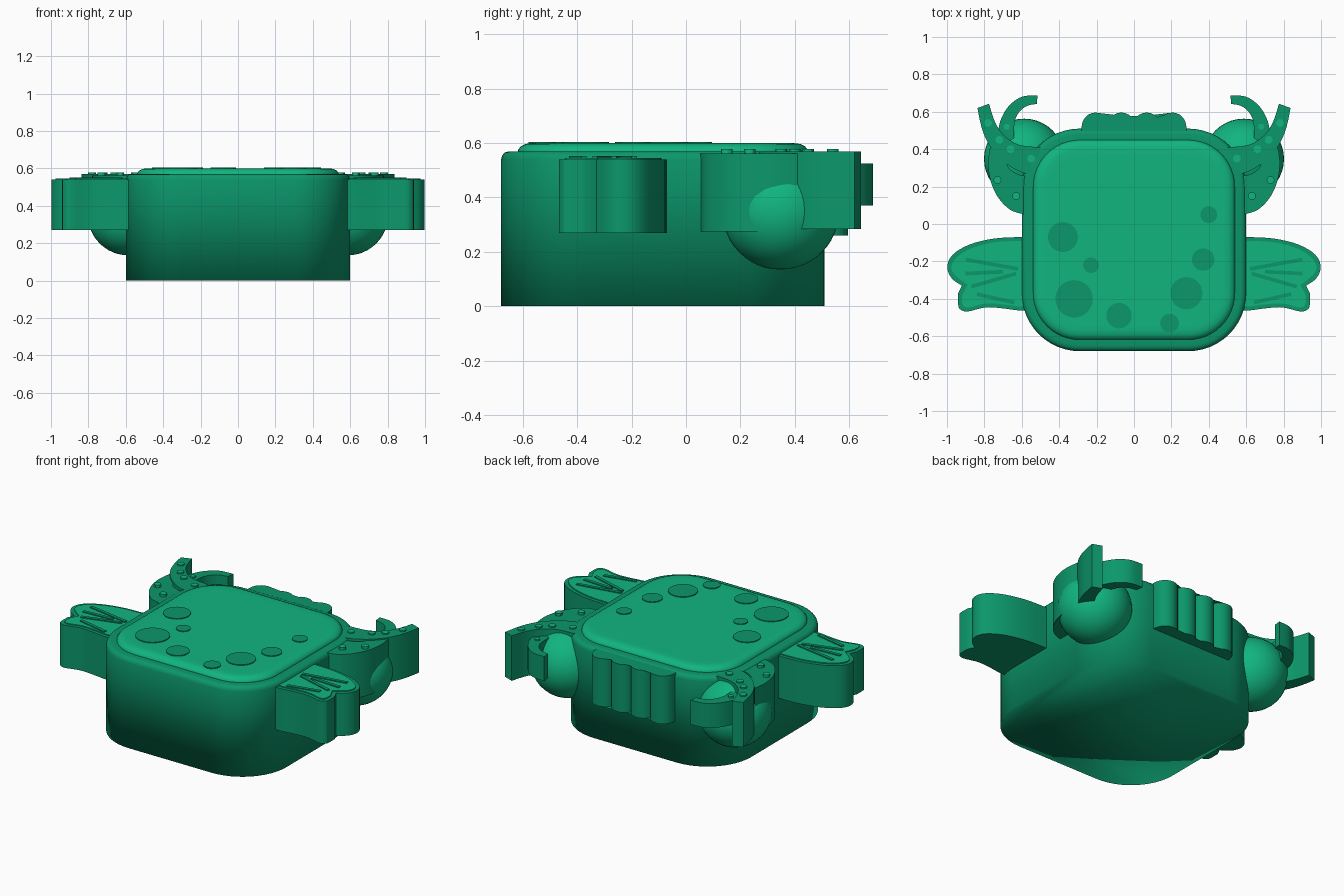
import bpy, bmesh, math

if "Cube" in bpy.data.objects:
    bpy.data.objects.remove(bpy.data.objects["Cube"])


def mat(name, rgb):
    m = bpy.data.materials.new(name)
    m.diffuse_color = (*rgb, 1)
    m.use_nodes = True
    m.node_tree.nodes["Principled BSDF"].inputs["Base Color"].default_value = m.diffuse_color
    return m


DARK = mat("deep green", (0.0035, 0.31, 0.145))
LIGHT = mat("emerald green", (0.0055, 0.46, 0.212))


def finish(name, bm, material, smooth=None):
    bmesh.ops.recalc_face_normals(bm, faces=bm.faces)
    me = bpy.data.meshes.new(name)
    bm.to_mesh(me)
    bm.free()
    me.materials.append(material)
    ob = bpy.data.objects.new(name, me)
    bpy.context.collection.objects.link(ob)
    if smooth == "all":
        for p in me.polygons:
            p.use_smooth = True
    elif smooth:
        bpy.ops.object.select_all(action='DESELECT')
        ob.select_set(True)
        bpy.context.view_layer.objects.active = ob
        bpy.ops.object.shade_smooth_by_angle(angle=math.radians(smooth))
    return ob


def rings(name, loops, material, smooth=None):
    """Skin a stack of equal-length point loops and cap both ends."""
    bm = bmesh.new()
    vs = [[bm.verts.new(p) for p in lp] for lp in loops]
    n = len(vs[0])
    for a, b in zip(vs, vs[1:]):
        for i in range(n):
            j = (i + 1) % n
            bm.faces.new((a[i], a[j], b[j], b[i]))
    bm.faces.new(vs[0][::-1])
    bm.faces.new(vs[-1])
    return finish(name, bm, material, smooth)


def prism(name, pts, z0, z1, material, smooth=30):
    return rings(name, [[(x, y, z) for x, y in pts] for z in (z0, z1)], material, smooth)


def round_square(inset, z, r=0.31, seg=12):
    cx, cy = 0.6 - r, 0.595 - r
    pts = []
    for k, (sx, sy) in enumerate([(1, 1), (-1, 1), (-1, -1), (1, -1)]):
        for i in range(seg + 1):
            a = math.pi / 2 * (k + i / seg)
            pts.append((sx * cx + (r - inset) * math.cos(a),
                        -0.085 + sy * cy + (r - inset) * math.sin(a), z))
    return pts


def curve(pts, n=5):
    """Open smooth curve through the points."""
    e = [pts[0]] + pts + [pts[-1]]
    out = []
    for i in range(len(pts) - 1):
        p0, p1, p2, p3 = e[i:i + 4]
        for k in range(n):
            t = k / n
            out.append(tuple(0.5 * (2 * b + (c - a) * t + (2 * a - 5 * b + 4 * c - d) * t * t
                                    + (3 * b - a - 3 * c + d) * t ** 3)
                             for a, b, c, d in zip(p0, p1, p2, p3)))
    return out + [pts[-1]]


def disc(name, x, y, r, z0, z1, material, n=24):
    pts = [(x + r * math.cos(2 * math.pi * i / n), y + r * math.sin(2 * math.pi * i / n))
           for i in range(n)]
    prism(name, pts, z0, z1, material)


# Body: rounded block with a soft top edge
rings("body", [round_square(0, 0), round_square(0, 0.54), round_square(0.004, 0.555),
               round_square(0.014, 0.566), round_square(0.03, 0.57),
               round_square(0.07, 0.57)], DARK, "all")

# Raised lid on top
rings("lid", [round_square(0.06, 0.56), round_square(0.062, 0.575), round_square(0.072, 0.588),
              round_square(0.09, 0.597), round_square(0.115, 0.6),
              round_square(0.15, 0.6)], LIGHT, "all")

# Spots on the lid
for x, y, r in [(-0.38, -0.07, 0.08), (-0.23, -0.22, 0.042), (-0.32, -0.4, 0.1),
                (-0.08, -0.49, 0.068), (0.19, -0.53, 0.05), (0.28, -0.37, 0.086),
                (0.37, -0.19, 0.06), (0.4, 0.05, 0.045)]:
    disc("spot", x, y, r, 0.596, 0.605, DARK, 32)

# Scalloped crest at the back
crest = [(0.28, 0.45), (0.28, 0.52)]
for cx in (0.205, 0.068, -0.068, -0.205):
    for i in range(0, 11):
        a = math.pi * (0.04 + 0.92 * i / 10)
        crest.append((cx + 0.074 * math.cos(a), 0.522 + 0.074 * math.sin(a)))
crest += [(-0.28, 0.52), (-0.28, 0.45)]
prism("crest", crest, 0.26, 0.565, DARK, 30)

# Outlines of the right-hand parts, mirrored to the left
fin = [(0.55, -0.07)] + curve([(0.62, -0.07), (0.75, -0.078), (0.88, -0.11), (0.97, -0.165),
                               (0.998, -0.23), (0.975, -0.29), (0.92, -0.33)], 4) \
    + curve([(0.94, -0.37), (0.94, -0.43), (0.93, -0.455), (0.89, -0.468), (0.78, -0.445),
             (0.62, -0.462)], 4) + [(0.55, -0.462)]
fin_fill = [(0.55, -0.09)] + curve([(0.62, -0.09), (0.75, -0.098), (0.87, -0.13), (0.95, -0.18),
                                    (0.976, -0.23), (0.955, -0.275), (0.89, -0.325)], 4) \
    + curve([(0.918, -0.38), (0.916, -0.43), (0.885, -0.446), (0.78, -0.424),
             (0.62, -0.44)], 4) + [(0.55, -0.44)]
stripes = [((0.62, -0.24), (0.9, -0.19)), ((0.63, -0.265), (0.87, -0.335)),
           ((0.62, -0.345), (0.86, -0.41)), ]
stripes[2] = ((0.7, -0.255), (0.9, -0.265))
stripes.append(((0.64, -0.42), (0.84, -0.375)))

claw_base = [(0.5, 0.06)] + curve([(0.58, 0.05), (0.66, 0.075), (0.725, 0.14), (0.765, 0.225),
                                   (0.78, 0.32), (0.77, 0.41)]) \
    + curve([(0.69, 0.34), (0.66, 0.29), (0.6, 0.26), (0.5, 0.25)])
claw_arm = curve([(0.5, 0.28), (0.58, 0.27), (0.68, 0.32), (0.76, 0.4), (0.81, 0.5),
                  (0.837, 0.62)]) \
    + curve([(0.775, 0.643), (0.745, 0.55), (0.7, 0.48), (0.62, 0.425), (0.5, 0.41)])
claw_hook = curve([(0.73, 0.46), (0.715, 0.55), (0.67, 0.63), (0.6, 0.68), (0.515, 0.688)]) \
    + curve([(0.52, 0.642), (0.575, 0.63), (0.62, 0.59), (0.64, 0.53), (0.64, 0.42)])
bumps = [(0.55, 0.35), (0.66, 0.4), (0.72, 0.45), (0.78, 0.54), (0.63, 0.15),
         (0.73, 0.235), (0.68, 0.52)]

for s, side in ((1, "right"), (-1, "left")):
    def m(pts):
        return [(s * x, y) for x, y in pts]

    # Side fin with lighter fill and ribs
    prism(side + "_fin", m(fin), 0.27, 0.54, DARK, 30)
    prism(side + "_fin_fill", m(fin_fill), 0.535, 0.546, LIGHT, 30)
    for (x0, y0), (x1, y1) in stripes:
        d = math.hypot(x1 - x0, y1 - y0)
        nx, ny = -(y1 - y0) / d * 0.01, (x1 - x0) / d * 0.01
        prism(side + "_fin_rib", m([(x0 - nx, y0 - ny), (x1 - nx, y1 - ny),
                                    (x1 + nx, y1 + ny), (x0 + nx, y0 + ny)]),
              0.543, 0.552, DARK, None)

    # Ball joint behind the claw
    bm = bmesh.new()
    bmesh.ops.create_uvsphere(bm, u_segments=40, v_segments=24, radius=0.215)
    bmesh.ops.translate(bm, verts=bm.verts, vec=(s * 0.587, 0.348, 0.35))
    finish(side + "_ball", bm, LIGHT, "all")

    # Claw: base, outer arm, hooked pincer and bumps
    prism(side + "_claw_base", m(claw_base), 0.275, 0.562, DARK, 30)
    prism(side + "_claw_arm", m(claw_arm), 0.285, 0.57, DARK, 30)
    prism(side + "_claw_hook", m(claw_hook), 0.37, 0.525, DARK, 30)
    for x, y in bumps[:-1]:
        disc(side + "_claw_bump", s * x, y, 0.021, 0.555, 0.578, LIGHT, 12)
    disc(side + "_hook_bump", s * bumps[-1][0], bumps[-1][1], 0.016, 0.52, 0.533, LIGHT, 12)
